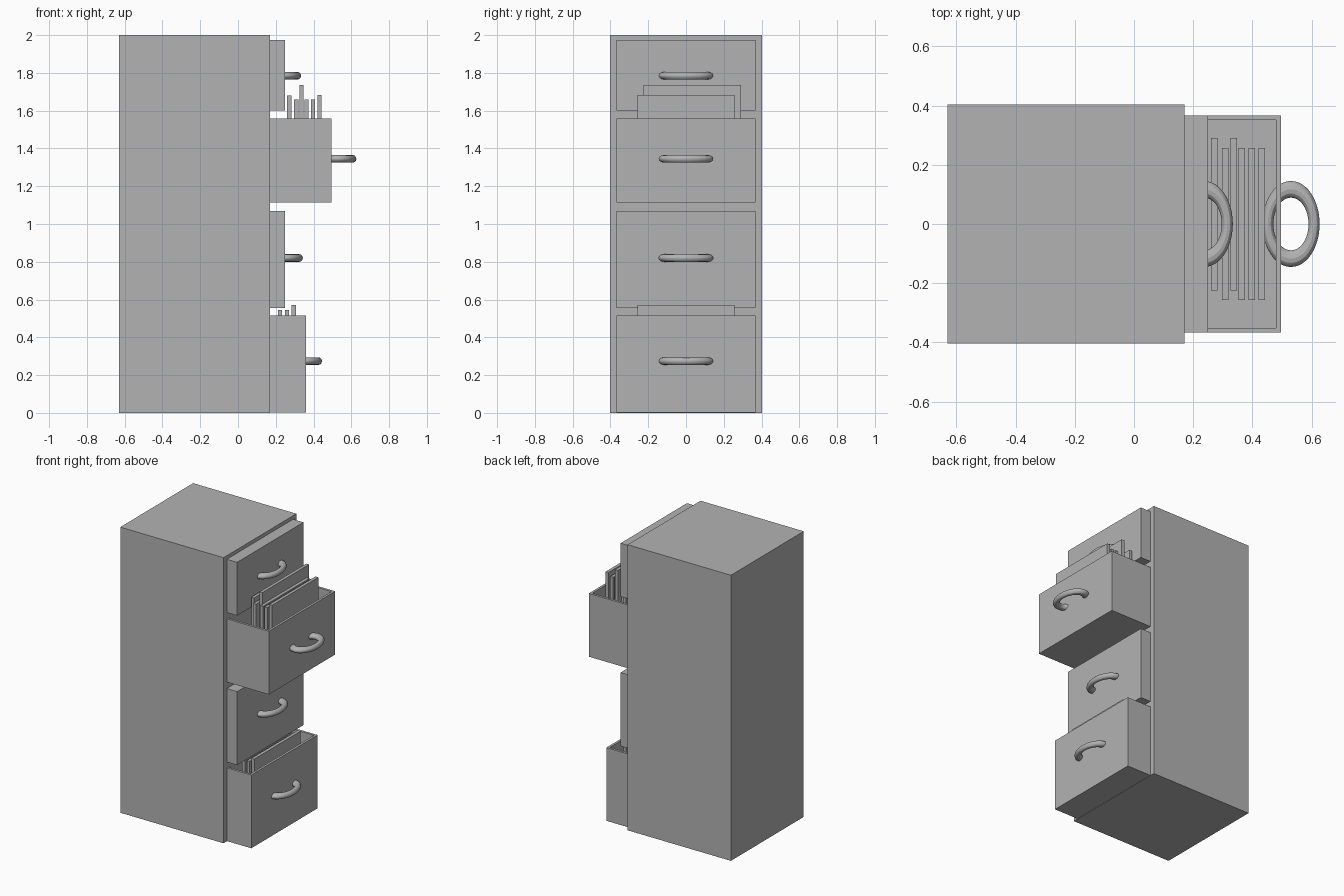
import bpy
import bmesh

if "Cube" in bpy.data.objects:
    bpy.data.objects.remove(bpy.data.objects["Cube"], do_unlink=True)

grey = bpy.data.materials.new("plain_grey")
grey.use_nodes = True
grey.diffuse_color = (0.45, 0.45, 0.45, 1)
grey.node_tree.nodes["Principled BSDF"].inputs["Base Color"].default_value = (0.45, 0.45, 0.45, 1)


def box(name, x, y, z):
    """Box from (min, max) pairs, with its vertices in world space."""
    bm = bmesh.new()
    bmesh.ops.create_cube(bm, size=1)
    for v in bm.verts:
        for i, (low, high) in enumerate((x, y, z)):
            v.co[i] = high if v.co[i] > 0 else low
    mesh = bpy.data.meshes.new(name)
    bm.to_mesh(mesh)
    bm.free()
    mesh.materials.append(grey)
    obj = bpy.data.objects.new(name, mesh)
    bpy.context.collection.objects.link(obj)
    return obj


def hollow(obj, wall):
    """Turn a box into an open tray by insetting and sinking its top."""
    bm = bmesh.new()
    bm.from_mesh(obj.data)
    bm.normal_update()
    top = max(bm.faces, key=lambda f: f.calc_center_median().z)
    depth = max(v.co.z for v in bm.verts) - min(v.co.z for v in bm.verts)
    bmesh.ops.inset_region(bm, faces=[top], thickness=wall)
    inner = bmesh.ops.extrude_discrete_faces(bm, faces=[top])["faces"]
    bmesh.ops.translate(bm, verts=inner[0].verts, vec=(0, 0, wall - depth))
    bm.to_mesh(obj.data)
    bm.free()


def handle(name, x, z):
    """Flattened ring half sunk into the drawer front."""
    bpy.ops.mesh.primitive_torus_add(major_segments=48, minor_segments=12,
                                     major_radius=1, minor_radius=0.24,
                                     location=(x, 0, z))
    obj = bpy.context.object
    obj.name = name
    obj.scale = (0.078, 0.117, 0.083)
    obj.data.materials.append(grey)
    bpy.ops.object.shade_smooth_by_angle()


# Cabinet body
FACE = 0.17
WALL = 0.023
box("cabinet_body", (-0.63, FACE), (-0.403, 0.403), (0, 2))

# Drawers: name, front x, bottom, top, handle x, handle z, open
drawers = [
    ("top_drawer", 0.25, 1.602, 1.975, 0.237, 1.785, False),
    ("upper_drawer", 0.496, 1.115, 1.558, 0.53, 1.345, True),
    ("lower_drawer", 0.25, 0.555, 1.07, 0.247, 0.82, False),
    ("bottom_drawer", 0.36, 0.002, 0.515, 0.348, 0.274, True),
]
for name, front, low, high, hx, hz, is_open in drawers:
    drawer = box(name, (FACE - 0.3, front), (-0.367, 0.367), (low, high))
    if is_open:
        hollow(drawer, WALL)
    handle(name + "_handle", hx, hz)

# Files standing in the open drawers: left x, top z, sideways shift
files = {
    1: [(0.26, 1.68, 0.033), (0.297, 1.658, 0), (0.325, 1.735, 0.033),
        (0.352, 1.658, 0), (0.386, 1.658, 0), (0.42, 1.683, 0)],
    3: [(0.212, 0.545, 0), (0.248, 0.545, 0), (0.284, 0.57, 0)],
}
for index, sheets in files.items():
    name, floor = drawers[index][0], drawers[index][2] + WALL
    for i, (x, top, shift) in enumerate(sheets):
        box(f"{name}_file_{i + 1}", (x, x + 0.022),
            (shift - 0.257, shift + 0.257), (floor, top))
